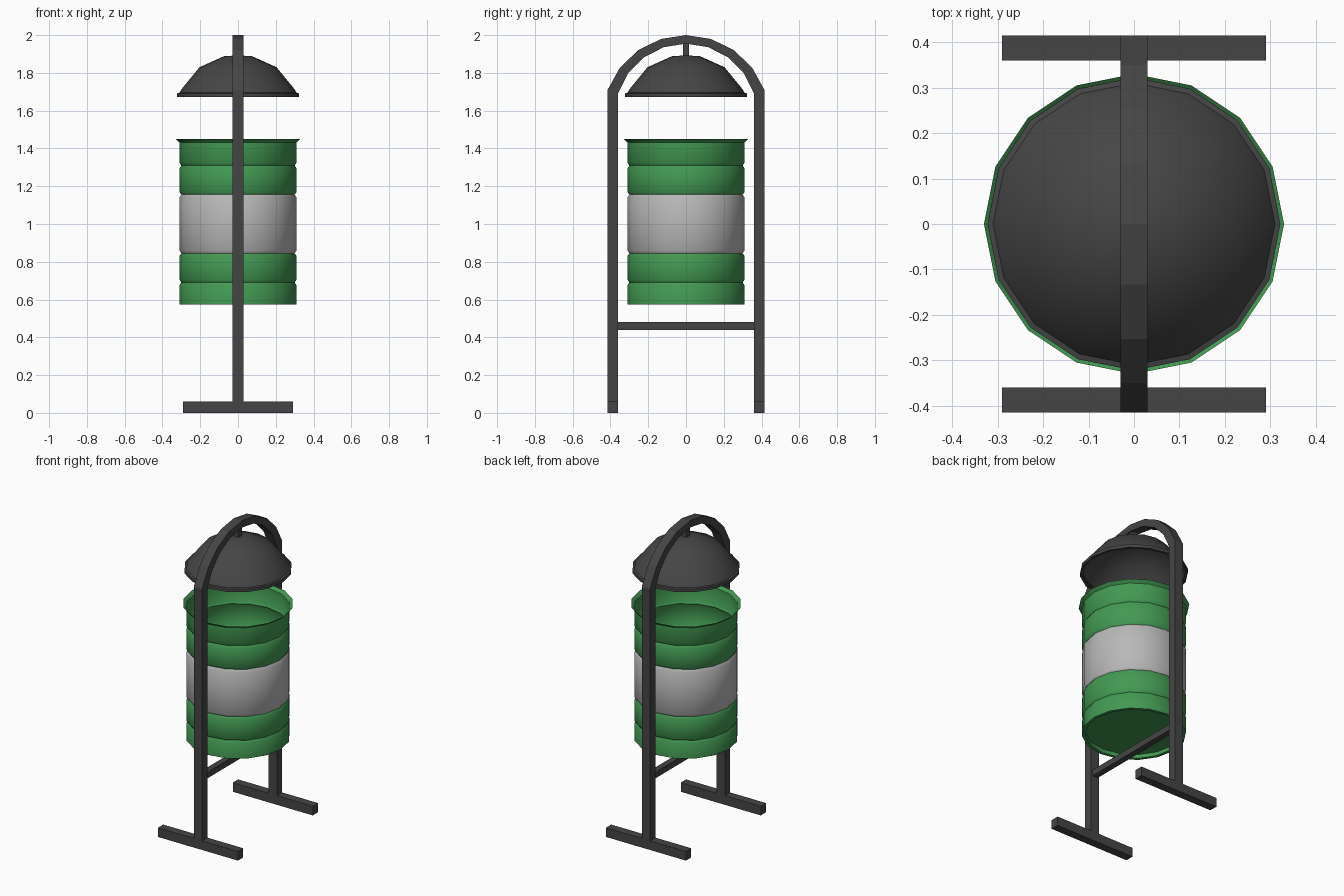
import bpy, bmesh, math

if "Cube" in bpy.data.objects:
    bpy.data.objects.remove(bpy.data.objects["Cube"])


def material(name, rgb):
    m = bpy.data.materials.new(name)
    m.diffuse_color = (*rgb, 1)
    m.use_nodes = True
    m.node_tree.nodes["Principled BSDF"].inputs["Base Color"].default_value = m.diffuse_color
    return m


DARK = material("dark grey metal", (0.06, 0.06, 0.06))
GREEN = material("green paint", (0.055, 0.32, 0.085))
GREY = material("light grey band", (0.48, 0.48, 0.48))


def finish(name, bm, mats, smooth=None):
    bmesh.ops.recalc_face_normals(bm, faces=bm.faces)
    me = bpy.data.meshes.new(name)
    bm.to_mesh(me)
    bm.free()
    ob = bpy.data.objects.new(name, me)
    bpy.context.collection.objects.link(ob)
    for m in mats:
        me.materials.append(m)
    if smooth:
        bpy.ops.object.select_all(action='DESELECT')
        ob.select_set(True)
        bpy.context.view_layer.objects.active = ob
        bpy.ops.object.shade_smooth_by_angle(angle=math.radians(smooth))
    return ob


def box(name, x, y, z, mat):
    """Box from three (min, max) ranges."""
    bm = bmesh.new()
    bmesh.ops.create_cube(bm, size=1)
    for v in bm.verts:
        v.co = [r[0] + (c + 0.5) * (r[1] - r[0]) for c, r in zip(v.co, (x, y, z))]
    return finish(name, bm, [mat])


def lathe(name, profile, mats, smooth, n=16, band=None):
    """Spin a (radius, z) profile; faces inside the band range get material 1."""
    bm = bmesh.new()
    rings = []
    for r, z in profile:
        if r == 0:
            rings.append([bm.verts.new((0, 0, z))] * n)
        else:
            rings.append([bm.verts.new((r * math.cos(math.tau * i / n),
                                        r * math.sin(math.tau * i / n), z)) for i in range(n)])
    for a, b in zip(rings, rings[1:]):
        for i in range(n):
            j = (i + 1) % n
            f = bm.faces.new(dict.fromkeys((a[i], a[j], b[j], b[i])))
            if band and band[0] < f.calc_center_median().z < band[1]:
                f.material_index = 1
    return finish(name, bm, mats, smooth)


# Barrel with recessed floor, pressed grooves, grey band and flared rim
barrel = [(0, 0.60), (0.29, 0.60), (0.29, 0.575), (0.31, 0.575)]
for g in (0.69, 0.845, 1.155, 1.31):
    barrel += [(0.31, g - 0.015), (0.30, g), (0.31, g + 0.015)]
barrel += [(0.31, 1.432), (0.33, 1.45)]
lathe("barrel", barrel, [GREEN, GREY], 40, band=(0.846, 1.154))

# Hollow domed lid with a stepped brim
lathe("lid", [(0.305, 1.672), (0.322, 1.672), (0.322, 1.692), (0.31, 1.695), (0.298, 1.715),
              (0.204, 1.83), (0.075, 1.888), (0, 1.893)], [DARK], 40)

# Bent tube frame: two posts joined by an arch
def arch(half, base, top, n=8):
    s = top - base
    rad = (half ** 2 + s ** 2) / (2 * s)
    a = math.asin(half / rad)
    path = [(-half, 0)]
    for i in range(n + 1):
        t = -a + 2 * a * i / n
        path.append((rad * math.sin(t), top - rad + rad * math.cos(t)))
    return path + [(half, 0)]


bm = bmesh.new()
sections = []
for (yo, zo), (yi, zi) in zip(arch(0.415, 1.71, 2.0), arch(0.36, 1.69, 1.955)):
    sections.append([bm.verts.new(p) for p in ((-0.03, yo, zo), (0.03, yo, zo),
                                               (0.03, yi, zi), (-0.03, yi, zi))])
for a, b in zip(sections, sections[1:]):
    for i in range(4):
        j = (i + 1) % 4
        bm.faces.new((a[i], a[j], b[j], b[i]))
bm.faces.new(sections[0])
bm.faces.new(sections[-1])
finish("arched_frame", bm, [DARK])

# Feet, crossbar and lid hanger
for side, label in ((-1, "front"), (1, "back")):
    box(label + "_foot", (-0.29, 0.29), sorted((side * 0.36, side * 0.415)), (0, 0.06), DARK)
box("crossbar", (-0.02, 0.02), (-0.36, 0.36), (0.44, 0.48), DARK)
box("lid_hanger", (-0.016, 0.016), (-0.016, 0.016), (1.885, 1.965), DARK)
